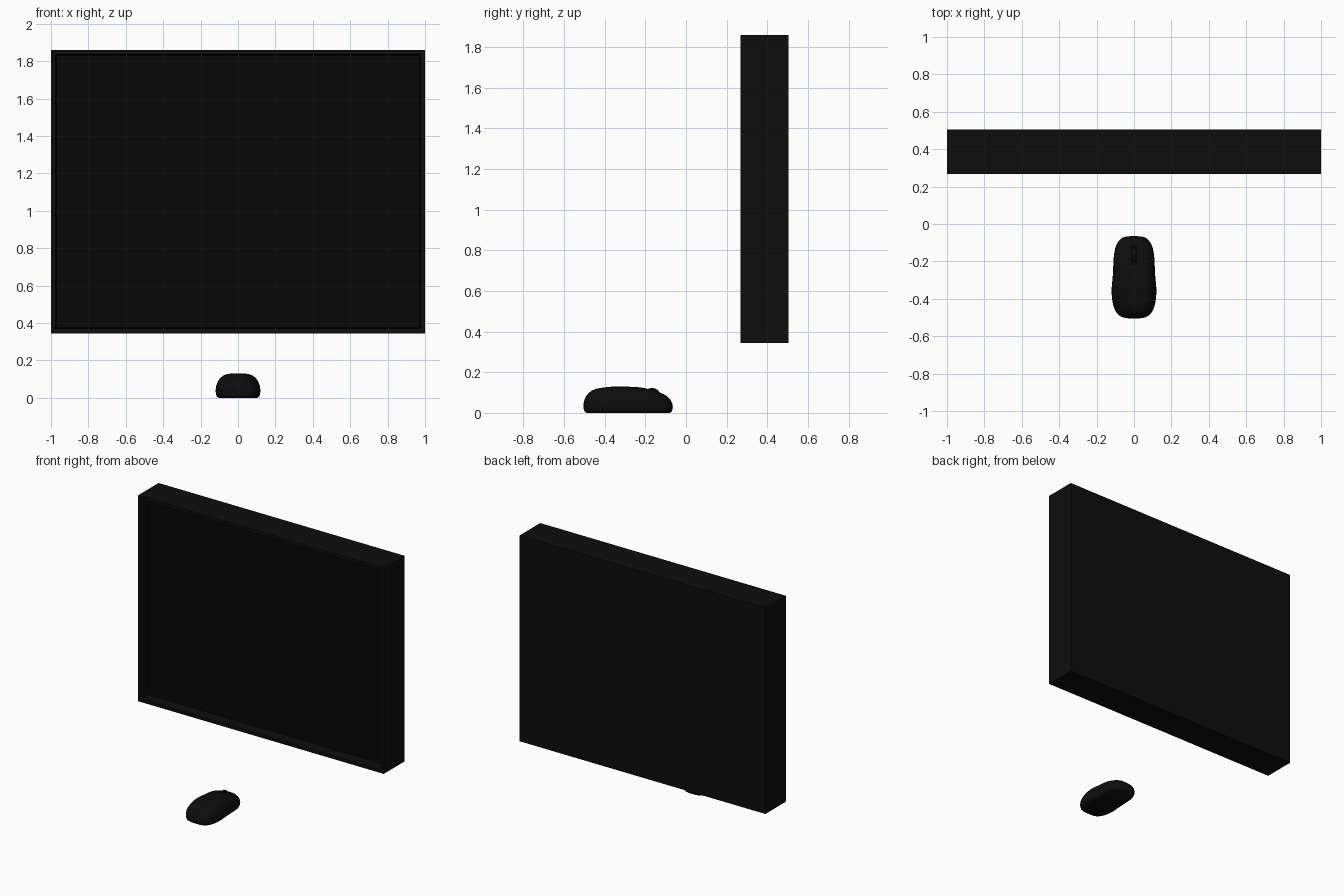
import bpy, bmesh, math
from mathutils import Vector

if "Cube" in bpy.data.objects:
    bpy.data.objects.remove(bpy.data.objects["Cube"])


def material(name, v):
    m = bpy.data.materials.new(name)
    m.diffuse_color = (v, v, v, 1)
    m.use_nodes = True
    m.node_tree.nodes["Principled BSDF"].inputs["Base Color"].default_value = m.diffuse_color
    return m


black = material("black_plastic", 0.004)
dark = material("screen_black", 0.002)


def finish(bm, name, mat):
    bmesh.ops.recalc_face_normals(bm, faces=bm.faces)
    me = bpy.data.meshes.new(name)
    bm.to_mesh(me)
    bm.free()
    ob = bpy.data.objects.new(name, me)
    bpy.context.collection.objects.link(ob)
    me.materials.append(mat)
    return ob


def box(name, lo, hi, mat):
    bm = bmesh.new()
    bmesh.ops.create_cube(bm, size=1)
    for v in bm.verts:
        v.co = Vector([l + (c + 0.5) * (h - l) for c, l, h in zip(v.co, lo, hi)])
    return finish(bm, name, mat)


def smooth(ob, angle):
    bpy.ops.object.select_all(action='DESELECT')
    ob.select_set(True)
    bpy.context.view_layer.objects.active = ob
    bpy.ops.object.shade_smooth_by_angle(angle=math.radians(angle))


# Monitor: deep box with a recessed screen set behind a thin bezel
monitor = box("monitor_case", (-1, 0.267, 0.345), (1, 0.505, 1.86), black)
monitor.data.materials.append(dark)
bm = bmesh.new()
bm.from_mesh(monitor.data)
front = min(bm.faces, key=lambda f: f.calc_center_median().y)
bmesh.ops.inset_region(bm, faces=[front], thickness=0.035)
bmesh.ops.inset_region(bm, faces=[front], thickness=0.008, depth=-0.07)
front.material_index = 1
bm.to_mesh(monitor.data)
bm.free()


# Mouse body: rounded plan outline, stacked in rings up to a curved crown
def lerp_table(table, x):
    for (x0, v0), (x1, v1) in zip(table, table[1:]):
        if x <= x1:
            t = max(0, (x - x0) / (x1 - x0))
            t = t * t * (3 - 2 * t)
            return v0 + (v1 - v0) * t
    return table[-1][1]


CROWN = [(-0.5, 0.118), (-0.32, 0.131), (-0.25, 0.127), (-0.07, 0.095)]
WIDTH = [(-0.5, 1.0), (-0.37, 1.0), (-0.24, 0.92), (-0.07, 0.92)]
# (inset from the outline, share of crown height)
RINGS = [(0.016, 0), (0.006, 0.06), (0.001, 0.18), (0, 0.32), (0.003, 0.5),
         (0.012, 0.68), (0.025, 0.82), (0.042, 0.92), (0.062, 0.975),
         (0.085, 0.995), (0.105, 1.0)]
N = 64
bm = bmesh.new()
rings = []
for d, share in RINGS:
    ring = []
    for i in range(N):
        a = 2 * math.pi * i / N
        c, s = math.cos(a), math.sin(a)
        px = math.copysign(abs(c) ** 0.58, c)
        py = math.copysign(abs(s) ** 0.58, s)
        y = -0.285 + (0.22 - d) * py
        x = (0.121 * lerp_table(WIDTH, y) - d) * px
        ring.append(bm.verts.new((x, y, share * lerp_table(CROWN, y))))
    rings.append(ring)
for r0, r1 in zip(rings, rings[1:]):
    for i in range(N):
        j = (i + 1) % N
        bm.faces.new((r0[i], r0[j], r1[j], r1[i]))
bm.faces.new(rings[0])
# Close the narrow crown strip across its width
top = rings[-1]
for i in range(-N // 4, N // 4):
    quad = [top[i], top[i + 1], top[N // 2 - i - 1], top[N // 2 - i]]
    bm.faces.new(list(dict.fromkeys(quad)))
mouse = finish(bm, "mouse_body", black)

# Slot for the wheel
slot = box("wheel_slot_cutter", (-0.014, -0.215, 0.08), (0.014, -0.115, 0.2), black)
slot.hide_render = True
slot.hide_viewport = True
cut = mouse.modifiers.new("wheel_slot", 'BOOLEAN')
cut.operation = 'DIFFERENCE'
cut.object = slot
cut.solver = 'EXACT'
smooth(mouse, 45)

# Scroll wheel
bm = bmesh.new()
bmesh.ops.create_cone(bm, cap_ends=True, segments=32, radius1=0.042,
                      radius2=0.042, depth=0.02)
bmesh.ops.bevel(bm, geom=[e for e in bm.edges if abs(e.verts[0].co.z - e.verts[1].co.z) < 1e-5],
                offset=0.004, segments=2, affect='EDGES')
for v in bm.verts:
    x, y, z = v.co
    v.co = (z, y - 0.167, x + 0.081)
smooth(finish(bm, "scroll_wheel", black), 40)
